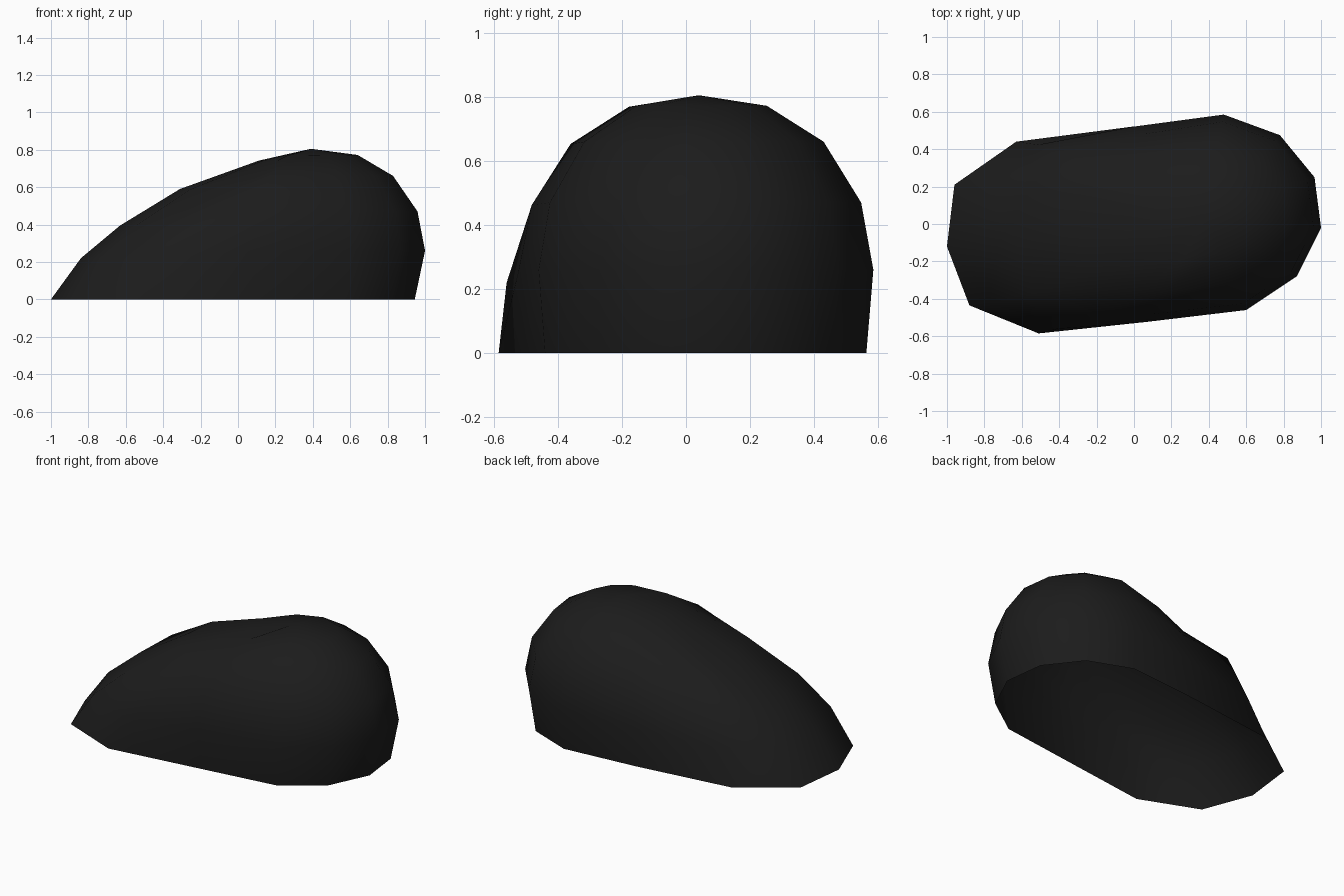
import bpy, bmesh, math

if "Cube" in bpy.data.objects:
    bpy.data.objects.remove(bpy.data.objects["Cube"])

# Widest outline seen from above, counter-clockwise, with each point's blend from tall end (0) to low end (1)
outline = [(0.60, -0.46, 0), (0.87, -0.28, 0), (1.00, -0.02, 0), (0.965, 0.25, 0), (0.78, 0.475, 0),
           (0.48, 0.585, 0), (-0.03, 0.53, 0.5), (-0.63, 0.44, 1), (-0.96, 0.21, 1),
           (-1.00, -0.12, 1), (-0.88, -0.435, 1), (-0.51, -0.585, 1), (0.07, -0.525, 0.1)]
pole = (0.39, 0.04, 0.805)

# Each ring: (x scale, y scale, z) towards the pole, for the tall end and the low end
rings = [((0.91, 0.96, 0.0), (1.0, 1.0, 0.0)),
         ((1.0, 1.0, 0.26), (0.885, 0.96, 0.22)),
         ((0.934, 0.93, 0.47), (0.734, 0.86, 0.395)),
         ((0.72, 0.715, 0.66), (0.504, 0.65, 0.59)),
         ((0.41, 0.39, 0.772), (0.20, 0.355, 0.742))]
# Slight irregular bulges of the low end: (ring, point) -> position
bulges = {(2, 7): (-0.40, 0.37, 0.48), (2, 8): (-0.60, 0.186, 0.41),
          (2, 11): (-0.20, -0.50, 0.40), (3, 11): (0.04, -0.36, 0.61)}

bm = bmesh.new()
loops = []
for r, (tall, low) in enumerate(rings):
    loop = []
    for i, (x, y, t) in enumerate(outline):
        sx, sy, z = [a + (b - a) * t for a, b in zip(tall, low)]
        place = (pole[0] + (x - pole[0]) * sx, pole[1] + (y - pole[1]) * sy, z)
        loop.append(bm.verts.new(bulges.get((r, i), place)))
    loops.append(loop)

# Skin the rings and close the top with a fan; the shell is open underneath
n = len(outline)
for lower, upper in zip(loops, loops[1:]):
    for i in range(n):
        j = (i + 1) % n
        bm.faces.new((lower[i], lower[j], upper[j], upper[i]))
tip = bm.verts.new(pole)
for i in range(n):
    bm.faces.new((loops[-1][i], loops[-1][(i + 1) % n], tip))

mesh = bpy.data.meshes.new("rounded_shell")
bm.to_mesh(mesh)
bm.free()
shell = bpy.data.objects.new("rounded_shell", mesh)
bpy.context.collection.objects.link(shell)

# Near-black colour
black = bpy.data.materials.new("near_black")
black.diffuse_color = (0.0115, 0.0115, 0.0115, 1)
black.use_nodes = True
black.node_tree.nodes["Principled BSDF"].inputs["Base Color"].default_value = black.diffuse_color
mesh.materials.append(black)

# Smooth shading
bpy.context.view_layer.objects.active = shell
shell.select_set(True)
bpy.ops.object.shade_smooth_by_angle(angle=math.radians(60))
